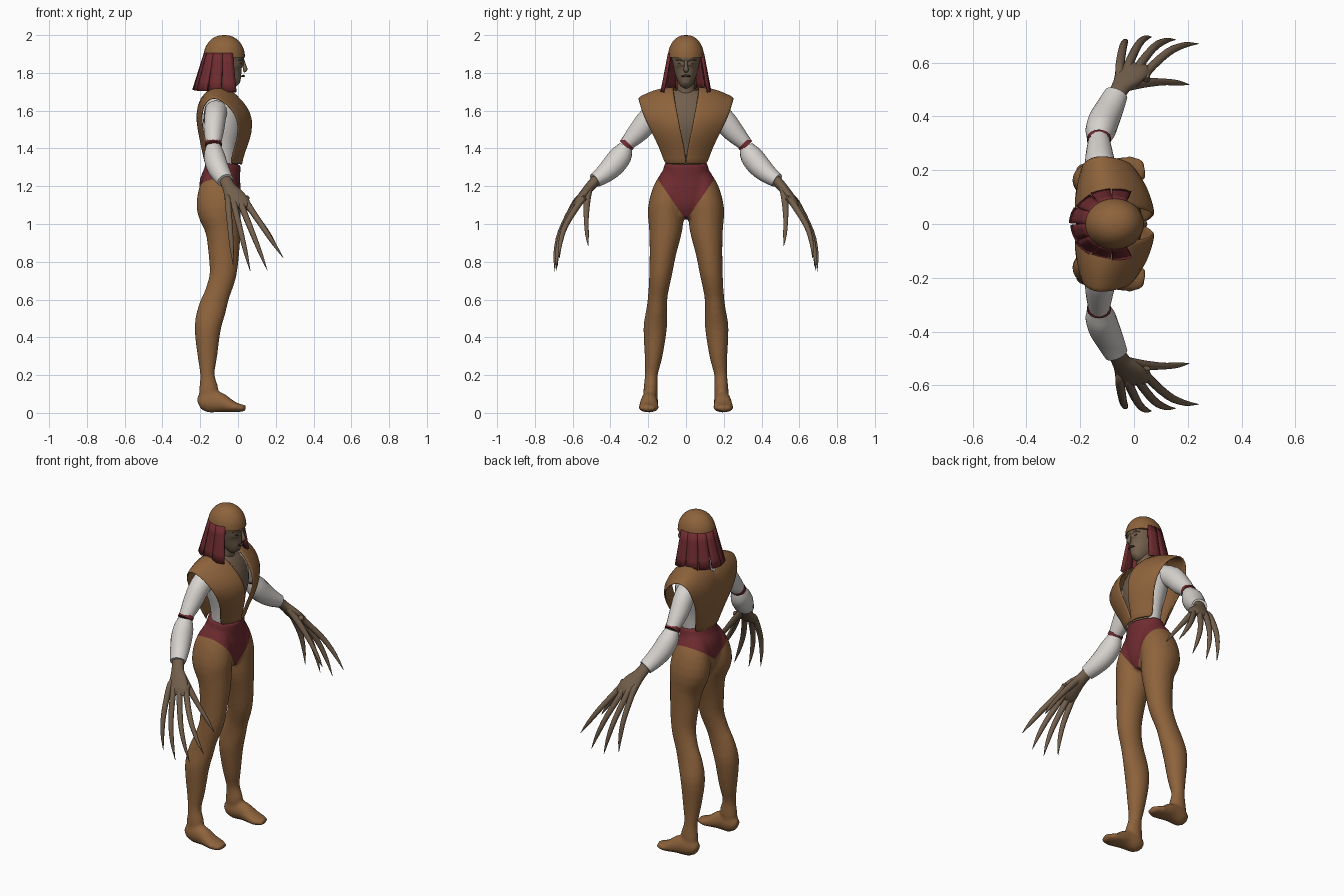
import bpy, bmesh
from math import sin, cos, pi, radians
from mathutils import Vector

cube = bpy.data.objects.get("Cube")
if cube:
    bpy.data.objects.remove(cube, do_unlink=True)


def material(name, rgb):
    m = bpy.data.materials.new(name)
    m.use_nodes = True
    m.diffuse_color = (*rgb, 1)
    m.node_tree.nodes["Principled BSDF"].inputs["Base Color"].default_value = (*rgb, 1)
    return m


BROWN = material("brown cloth", (0.27, 0.125, 0.045))
RED = material("dark red cloth", (0.16, 0.025, 0.03))
WHITE = material("white cloth", (0.68, 0.65, 0.62))
SKIN = material("skin", (0.17, 0.115, 0.072))
DARK = material("dark features", (0.06, 0.035, 0.025))


def finish(name, bm, *mats):
    bmesh.ops.recalc_face_normals(bm, faces=bm.faces)
    me = bpy.data.meshes.new(name)
    bm.to_mesh(me)
    bm.free()
    for m in mats:
        me.materials.append(m)
    ob = bpy.data.objects.new(name, me)
    bpy.context.collection.objects.link(ob)
    bpy.ops.object.select_all(action='DESELECT')
    ob.select_set(True)
    bpy.context.view_layer.objects.active = ob
    bpy.ops.object.shade_smooth_by_angle(angle=radians(50))
    return ob


def spline(pts, steps):
    """Smooth curve through points of any dimension."""
    out = []
    for i in range(len(pts) - 1):
        p0, p1, p2, p3 = (pts[max(0, min(len(pts) - 1, i + k))] for k in (-1, 0, 1, 2))
        for s in range(steps):
            t = s / steps
            out.append([b + t * ((c - a) + t * (2 * a - 5 * b + 4 * c - d + t * (3 * b - a - 3 * c + d))) / 2
                        for a, b, c, d in zip(p0, p1, p2, p3)])
    return out + [list(pts[-1])]


def add_tube(bm, rings, side=1, ref=(1, 0, 0), n=16, steps=3):
    """Loft ellipses (x, y, z, width along ref, other width) along a path."""
    rings = spline(rings, steps)
    path = [Vector((r[0], r[1] * side, r[2])) for r in rings]
    loops = []
    for i, p in enumerate(path):
        t = (path[min(i + 1, len(path) - 1)] - path[max(i - 1, 0)]).normalized()
        u = Vector(ref)
        u = (u - t * u.dot(t)).normalized()
        v = t.cross(u)
        a, b = max(rings[i][3], 0.001), max(rings[i][-1], 0.001)
        loops.append([bm.verts.new(p + u * a * cos(2 * pi * k / n) + v * b * sin(2 * pi * k / n))
                      for k in range(n)])
    for lo, hi in zip(loops, loops[1:]):
        for k in range(n):
            bm.faces.new((lo[k], lo[(k + 1) % n], hi[(k + 1) % n], hi[k]))
    bm.faces.new(loops[0][::-1])
    bm.faces.new(loops[-1])


def tube(name, rings, mat, **kw):
    bm = bmesh.new()
    add_tube(bm, rings, **kw)
    return finish(name, bm, mat)


# Legs, feet and hips, fused into one skin
LEG = [(-.165, .19, .05, .04, .036), (-.155, .187, .12, .052, .038), (-.162, .184, .2, .038, .034),
       (-.162, .172, .3, .052, .047), (-.16, .163, .45, .07, .062), (-.137, .155, .55, .074, .054),
       (-.11, .148, .63, .067, .052), (-.08, .135, .73, .071, .06), (-.075, .122, .85, .082, .071),
       (-.08, .108, .97, .094, .088), (-.1, .105, 1.08, .118, .096), (-.1, .09, 1.18, .108, .085),
       (-.09, .07, 1.26, .08, .06)]
FOOT = [(-.208, .19, .045, .026, .03), (-.17, .19, .058, .042, .056), (-.1, .195, .056, .045, .054),
        (-.04, .197, .036, .052, .034), (.0, .198, .027, .053, .024), (.04, .2, .025, .034, .015)]
HIPS = [(-.08, 0, 1.03, .06, .05), (-.085, 0, 1.1, .095, .12), (-.096, 0, 1.2, .11, .15),
        (-.085, 0, 1.27, .098, .126), (-.077, 0, 1.325, .092, .112)]
bm = bmesh.new()
for s in (1, -1):
    add_tube(bm, LEG, side=s, n=24)
    add_tube(bm, FOOT, side=s, ref=(0, 1, 0), n=20)
add_tube(bm, HIPS, n=32)
rough = finish("rough_lower_body", bm)
mod = rough.modifiers.new("fuse", 'REMESH')
mod.mode, mod.voxel_size = 'VOXEL', 0.01
mod = rough.modifiers.new("relax", 'SMOOTH')
mod.iterations = 4
fused = bpy.data.meshes.new_from_object(rough.evaluated_get(bpy.context.evaluated_depsgraph_get()))
bpy.data.objects.remove(rough, do_unlink=True)
bm = bmesh.new()
bm.from_mesh(fused)
MID = -0.08


def brief_line(x):
    return (1.02, 1.45) if x > MID else (1.13, 0.72)


def cut(test, co, no):
    faces = [f for f in bm.faces if test(f.calc_center_median())]
    geom = set(faces) | {e for f in faces for e in f.edges} | {v for f in faces for v in f.verts}
    bmesh.ops.bisect_plane(bm, geom=list(geom), plane_co=co, plane_no=no)


# Cut clean edges for the high-cut brief
cut(lambda c: c.z > 1, (MID, 0, 0), (1, 0, 0))
cut(lambda c: c.z > 1, (0, 0, 0), (0, 1, 0))
for fx in (1, -1):
    base, slope = brief_line(MID + fx)
    for s in (1, -1):
        cut(lambda c: c.z > 1 and (c.x - MID) * fx > 0 and c.y * s > 0, (0, 0, base), (0, -slope * s, 1))
for f in bm.faces:
    c = f.calc_center_median()
    base, slope = brief_line(c.x)
    f.material_index = int(c.z > base + slope * abs(c.y))
finish("legs_and_brief", bm, BROWN, RED)

# Torso: white shirt sides, bare chest at the front
bm = bmesh.new()
add_tube(bm, [(-.077, 0, 1.3, .075, .1), (-.075, 0, 1.4, .08, .115), (-.075, 0, 1.5, .105, .142),
              (-.08, 0, 1.58, .104, .155), (-.09, 0, 1.65, .082, .14), (-.1, 0, 1.7, .05, .08)], n=32)
bm.normal_update()
for f in bm.faces:
    c = f.calc_center_median()
    f.material_index = int(c.x > -.06 and abs(c.y) < .08)
finish("torso", bm, WHITE, SKIN)

# Vest half: inner edge and outer edge points, from front hem over the shoulder to back hem
VEST = [((.015, 0, 1.315), (-.04, .112, 1.315)), ((.032, .002, 1.38), (-.03, .132, 1.38)),
        ((.06, .018, 1.45), (-.005, .165, 1.45)), ((.076, .033, 1.52), (.0, .2, 1.52)),
        ((.066, .045, 1.59), (-.015, .23, 1.58)), ((.02, .058, 1.655), (-.06, .245, 1.635)),
        ((-.04, .066, 1.71), (-.11, .255, 1.665)), ((-.1, .066, 1.73), (-.15, .252, 1.665)),
        ((-.165, .03, 1.705), (-.18, .236, 1.63)), ((-.205, 0, 1.645), (-.192, .215, 1.58)),
        ((-.212, 0, 1.56), (-.188, .18, 1.5)), ((-.192, 0, 1.45), (-.165, .14, 1.42)),
        ((-.172, 0, 1.315), (-.13, .11, 1.315))]
bm = bmesh.new()
grid = []
for i, (a, b) in enumerate(VEST):
    a, b = Vector(a), Vector(b)
    row = []
    for k in range(7):
        t = k / 6
        p = a.lerp(b, t)
        out = Vector((p.x + .08, 0, .1 if 5 < i < 9 else 0)).normalized()
        row.append(bm.verts.new(p + out * .015 * sin(pi * t)))
    grid.append(row)
for r0, r1 in zip(grid, grid[1:]):
    for k in range(6):
        bm.faces.new((r0[k], r0[k + 1], r1[k + 1], r1[k]))
vest = finish("vest", bm, BROWN)
vest.modifiers.new("mirror", 'MIRROR').use_axis = (False, True, False)
mod = vest.modifiers.new("thickness", 'SOLIDIFY')
mod.thickness, mod.offset = 0.012, 0
vest.modifiers.new("smooth", 'SUBSURF').levels = 1

# Neck, head and face
tube("neck", [(-.1, 0, 1.64, .06, .07), (-.08, 0, 1.71, .048, .048), (-.075, 0, 1.8, .048, .048)], SKIN)
tube("head", [(-.005, 0, 1.733, .022, .018), (-.02, 0, 1.75, .047, .036), (-.045, 0, 1.785, .075, .054),
              (-.06, 0, 1.82, .091, .065), (-.063, 0, 1.86, .094, .073), (-.065, 0, 1.9, .1, .085)],
     SKIN, n=28)
tube("nose", [(.024, 0, 1.872, .008, .007), (.033, 0, 1.84, .01, .009), (.038, 0, 1.818, .012, .014),
              (.03, 0, 1.806, .006, .01)], SKIN, n=10)
tube("lips", [(.017, -.022, 1.782, .004, .003), (.03, 0, 1.784, .007, .007), (.017, .022, 1.782, .004, .003)],
     DARK, n=8)
for s, side in ((1, "left"), (-1, "right")):
    tube(side + "_eye", [(.021, .019, 1.846, .004, .003), (.016, .032, 1.848, .006, .006),
                         (.004, .044, 1.85, .004, .003)], DARK, side=s, n=8)
    tube(side + "_brow", [(.026, .01, 1.861, .005, .004), (.019, .032, 1.87, .006, .005),
                          (.0, .052, 1.868, .004, .003)], SKIN, side=s, n=8)

# Domed cap
dome = [(-.073, 0, 1.882 + .118 * sin(a), .11 * cos(a) ** .9, .096 * cos(a) ** .9)
        for a in (radians(d) for d in range(0, 90, 11))]
tube("cap", dome + [(-.073, 0, 2.0, .004, .004)], BROWN, n=32, steps=2)

# Hair: overlapping flared panels around the sides and back
bm = bmesh.new()
PANELS = 8
for i in range(PANELS):
    mid = 80 + 200 * i / (PANELS - 1)
    rows = []
    for r in range(5):
        t = r / 4
        flare = t + (.1 * t if i % 2 else 0)
        row = []
        for k in range(4):
            a = radians(mid + (k / 3 - .5) * (30 - 4 * t))
            row.append(bm.verts.new((-.073 + (.102 + .056 * flare) * cos(a),
                                     (.09 + .036 * flare) * sin(a),
                                     1.905 - t * (.195 + .012 * sin(radians(mid)) ** 2))))
        rows.append(row)
    for r0, r1 in zip(rows, rows[1:]):
        for k in range(3):
            bm.faces.new((r0[k], r0[k + 1], r1[k + 1], r1[k]))
mod = finish("hair", bm, RED).modifiers.new("thickness", 'SOLIDIFY')
mod.thickness, mod.offset = 0.012, 0

# Arms, armbands, hands and long tapering fingers
FINGERS = {"index": ((.048, .565, 1.11), (.24, .67, .82)), "middle": ((.018, .585, 1.1), (.155, .685, .755)),
           "ring": ((-.02, .592, 1.1), (.065, .695, .75)), "little": ((-.053, .585, 1.115), (-.025, .68, .78))}
for s, side in ((1, "left_"), (-1, "right_")):
    tube(side + "upper_sleeve", [(-.115, .12, 1.6, .06, .06), (-.122, .19, 1.56, .058, .062),
                                 (-.128, .25, 1.49, .053, .056), (-.13, .318, 1.42, .039, .037)], WHITE, side=s)
    tube(side + "armband", [(-.13, .306, 1.428, .044, .04), (-.13, .322, 1.412, .044, .04)], RED, side=s)
    tube(side + "lower_sleeve", [(-.13, .318, 1.412, .04, .037), (-.126, .343, 1.365, .055, .058),
                                 (-.112, .385, 1.31, .058, .06), (-.088, .435, 1.263, .052, .05),
                                 (-.066, .483, 1.23, .044, .038)], WHITE, side=s)
    tube(side + "palm", [(-.07, .47, 1.24, .034, .028), (-.048, .51, 1.195, .036, .026),
                         (-.02, .545, 1.15, .055, .025), (-.004, .575, 1.112, .064, .021),
                         (.0, .592, 1.088, .05, .01)], SKIN, side=s)
    for name, (base, tip) in FINGERS.items():
        a, b = Vector(base), Vector(tip)
        joints = [(*(a + Vector((0, -.03, .03))), .014)]
        for t, bow, rad in ((0, 0, .017), (.4, .03, .015), (.72, .024, .011), (1, 0, .001)):
            p = a.lerp(b, t)
            joints.append((p.x, p.y + bow, p.z, rad))
        tube(side + name + "_finger", joints, SKIN, side=s, ref=(1, .3, 0), n=10)
    tube(side + "thumb", [(-.02, .515, 1.18, .02), (.04, .525, 1.11, .018), (.11, .528, 1.02, .013),
                          (.165, .524, .945, .01), (.205, .518, .885, .001)], SKIN, side=s, n=10)
